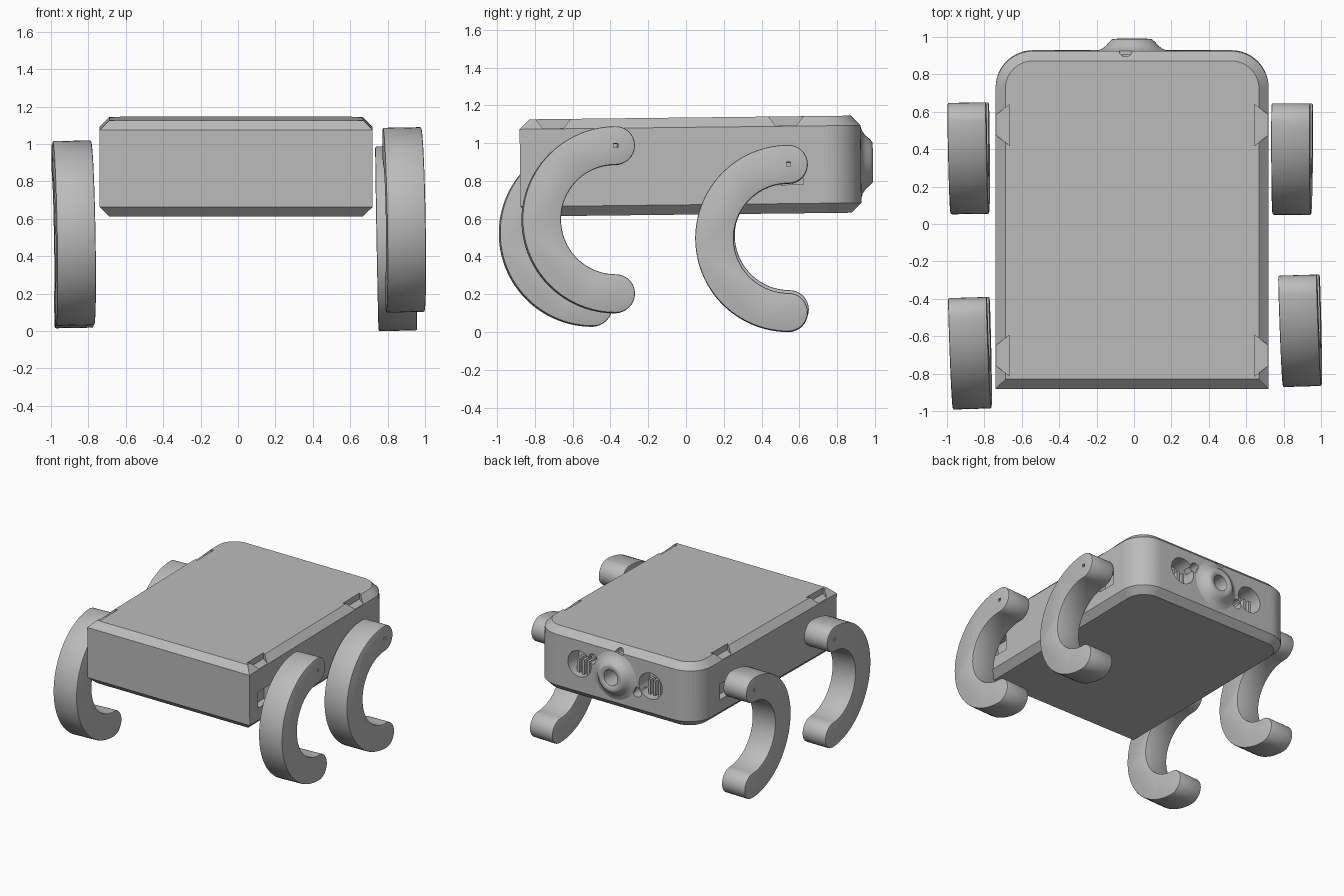
import bpy, bmesh, math
from mathutils import Matrix, Vector

if "Cube" in bpy.data.objects:
    bpy.data.objects.remove(bpy.data.objects["Cube"], do_unlink=True)

grey = bpy.data.materials.new("plain grey")
grey.use_nodes = True
grey.diffuse_color = (0.5, 0.5, 0.5, 1)
grey.node_tree.nodes["Principled BSDF"].inputs["Base Color"].default_value = (0.5, 0.5, 0.5, 1)


def loft(name, rings):
    """Closed solid through rings of points with equal counts."""
    bm = bmesh.new()
    loops = [[bm.verts.new(p) for p in ring] for ring in rings]
    n = len(loops[0])
    for a, b in zip(loops, loops[1:]):
        for i in range(n):
            bm.faces.new((a[i], a[(i + 1) % n], b[(i + 1) % n], b[i]))
    bm.faces.new(loops[0][::-1])
    bm.faces.new(loops[-1])
    bmesh.ops.recalc_face_normals(bm, faces=bm.faces[:])
    mesh = bpy.data.meshes.new(name)
    bm.to_mesh(mesh)
    bm.free()
    obj = bpy.data.objects.new(name, mesh)
    bpy.context.collection.objects.link(obj)
    mesh.materials.append(grey)
    return obj


def arc(cx, cy, r, a0, a1, n):
    return [(cx + r * math.cos(math.radians(a0 + (a1 - a0) * i / n)),
             cy + r * math.sin(math.radians(a0 + (a1 - a0) * i / n))) for i in range(n + 1)]


def box(name, centre, size):
    x, y, z = (s / 2 for s in size)
    plan = [(-x, -y), (x, -y), (x, y), (-x, y)]
    c = Vector(centre)
    return loft(name, [[c + Vector((px, py, pz)) for px, py in plan] for pz in (-z, z)])


def rod_y(name, x, z, r, y0, y1, n=32):
    return loft(name, [[(px, y, pz) for px, pz in arc(x, z, r, 0, 360 * (n - 1) / n, n - 1)]
                       for y in (y0, y1)])


def activate(obj):
    bpy.ops.object.select_all(action="DESELECT")
    obj.select_set(True)
    bpy.context.view_layer.objects.active = obj


def cut(obj, cutter):
    mod = obj.modifiers.new("cut", "BOOLEAN")
    mod.operation = "DIFFERENCE"
    mod.solver = "EXACT"
    mod.object = cutter
    activate(obj)
    bpy.ops.object.modifier_apply(modifier=mod.name)
    bpy.data.objects.remove(cutter, do_unlink=True)


def smooth(obj, angle=30):
    activate(obj)
    bpy.ops.object.shade_smooth_by_angle(angle=math.radians(angle))


# Body: square front corners, rounded back corners, chamfered top and bottom
HX, HY, HZ, CH = 0.73, 0.903, 0.257, 0.052


def outline(inset):
    x, y, r = HX - inset, HY - inset, 0.2 - inset
    return ([(-x, -y), (x, -y)] + arc(x - r, y - r, r, 0, 90, 14)
            + arc(-x + r, y - r, r, 90, 180, 14))


body = loft("body", [[(x, y, z) for x, y in outline(i)] for i, z in
                     ((CH, -HZ), (0, -HZ + CH), (0, HZ - CH), (CH, HZ))])

# Notches in the top chamfer and sockets in the side walls, one per leg
for side in (-1, 1):
    for y in (-0.725, 0.508):
        plan = [(0.655, -0.11), (0.76, -0.03), (0.76, 0.03), (0.655, 0.11)]
        cut(body, loft("notch_cutter", [[(side * px, y + py, z) for px, py in plan]
                                        for z in (HZ - CH + 0.003, HZ + 0.05)]))
        cut(body, box("socket_cutter", (side * HX, y + 0.01, -0.04), (0.12, 0.16, 0.13)))

# Round openings in the back wall
BZ = 0.01
for x, z, r, depth in ((0.32, 0.02, 0.105, 0.14), (-0.32, 0.01, 0.105, 0.14),
                       (0.2, 0.09, 0.04, 0.08), (-0.2, -0.07, 0.04, 0.08),
                       (-0.035, 0.2, 0.035, 0.08), (0, BZ, 0.062, 0.2)):
    cut(body, rod_y("opening_cutter", x, z, r, HY - depth, HY + 0.1))
smooth(body)

# Flared ring on the back wall, with an open bore
profile = [(0.062, -0.02), (0.19, -0.02), (0.19, 0.0), (0.165, 0.008), (0.142, 0.024),
           (0.125, 0.044), (0.108, 0.06), (0.098, 0.063), (0.072, 0.063), (0.062, 0.055)]
bm = bmesh.new()
N = 48
rings = [[bm.verts.new((r * math.cos(2 * math.pi * k / N), HY + d,
                        BZ + r * math.sin(2 * math.pi * k / N))) for r, d in profile]
         for k in range(N)]
for k in range(N):
    a, b = rings[k], rings[(k + 1) % N]
    for i in range(len(profile)):
        j = (i + 1) % len(profile)
        bm.faces.new((a[i], a[j], b[j], b[i]))
bmesh.ops.recalc_face_normals(bm, faces=bm.faces[:])
mesh = bpy.data.meshes.new("back_ring")
bm.to_mesh(mesh)
bm.free()
mesh.materials.append(grey)
ring = bpy.data.objects.new("back_ring", mesh)
bpy.context.collection.objects.link(ring)
smooth(ring, 40)

# Upright ribs inside the two large openings
parts = [body, ring]
for side in (-1, 1):
    for k in (-1, 0, 1):
        parts.append(box("opening_rib", (side * 0.32 + k * 0.045, HY - 0.1, -0.025),
                         (0.02, 0.1, 0.12)))

# Slight nose-down pitch of the whole body
place = Matrix.Translation((-0.01, 0.024, 0.879)) @ Matrix.Rotation(0.0115, 4, "X")
for p in parts:
    p.matrix_world = place

# C-shaped legs, open to the back, with round ends and a pin hole
RM, HW, WIDTH = 0.392, 0.102, 0.207
c_shape = (arc(0, 0, RM + HW, 90, 270, 48) + arc(0, -RM, HW, -90, 90, 16)[1:]
           + arc(0, 0, RM - HW, 270, 90, 48)[1:] + arc(0, RM, HW, -90, 90, 16)[1:-1])
legs = {"front_left_leg": (0.885, -0.375, 0.594, 0.03),
        "front_right_leg": (-0.88, -0.495, 0.523, 0.03),
        "back_left_leg": (0.846, 0.543, 0.495, -0.004),
        "back_right_leg": (-0.885, 0.547, 0.51, 0.015)}
for name, (x, y, z, yaw) in legs.items():
    leg = loft(name, [[(d, py, pz) for py, pz in c_shape] for d in (-WIDTH / 2, WIDTH / 2)])
    bevel = leg.modifiers.new("soft_edge", "BEVEL")
    bevel.width = 0.008
    bevel.segments = 2
    bevel.angle_limit = math.radians(50)
    activate(leg)
    bpy.ops.object.modifier_apply(modifier=bevel.name)
    cut(leg, box("pin_cutter", (0, 0, RM), (0.4, 0.022, 0.022)))
    smooth(leg, 35)
    leg.location = (x, y, z)
    leg.rotation_euler = (0, -0.018, yaw)
